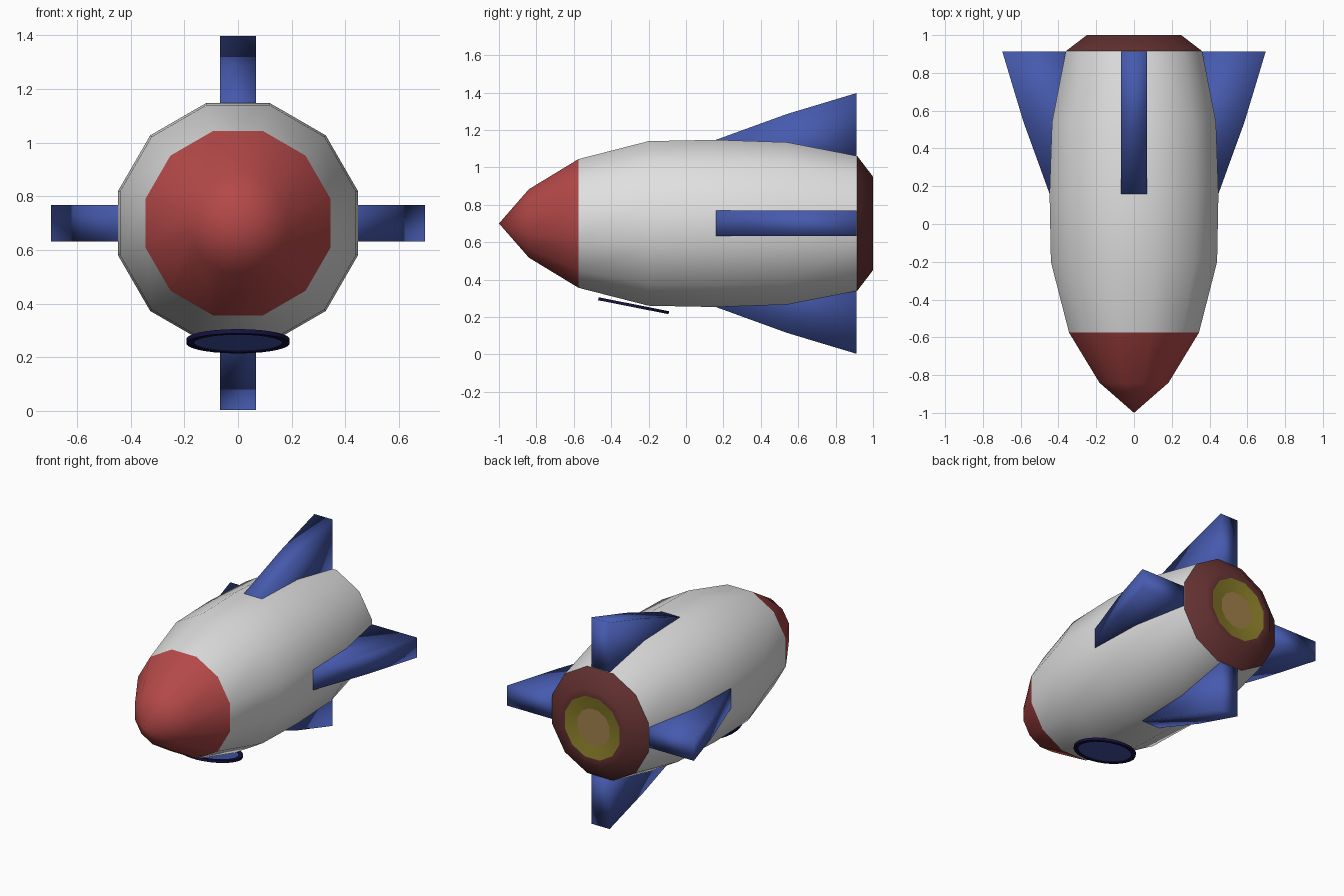
import bpy, bmesh, math
from mathutils import Matrix

if "Cube" in bpy.data.objects:
    bpy.data.objects.remove(bpy.data.objects["Cube"])

AXIS_Z = 0.70      # height of the hull axis
SIDES = 12


def material(name, r, g, b):
    lin = [((c / 255 + 0.055) / 1.055) ** 2.4 for c in (r, g, b)]
    m = bpy.data.materials.new(name)
    m.diffuse_color = (*lin, 1)
    m.use_nodes = True
    m.node_tree.nodes["Principled BSDF"].inputs["Base Color"].default_value = m.diffuse_color
    return m


white = material("white", 224, 224, 224)
red = material("red", 180, 72, 72)
dark_red = material("dark red", 102, 50, 50)
blue = material("blue", 70, 90, 174)
navy = material("dark navy", 22, 18, 66)
yellow = material("olive yellow", 136, 124, 40)
tan = material("tan", 160, 128, 75)


def finish(bm, name, mat, matrix, angle=35):
    bmesh.ops.remove_doubles(bm, verts=bm.verts, dist=1e-5)
    bm.transform(matrix)
    me = bpy.data.meshes.new(name)
    bm.to_mesh(me)
    bm.free()
    me.materials.append(mat)
    ob = bpy.data.objects.new(name, me)
    bpy.context.collection.objects.link(ob)
    bpy.ops.object.select_all(action='DESELECT')
    ob.select_set(True)
    bpy.context.view_layer.objects.active = ob
    bpy.ops.object.shade_smooth_by_angle(angle=math.radians(angle))
    return ob


def lathe(name, profile, mat, matrix, sides=SIDES, angle=35):
    """Turn (y, flat-to-axis distance) points around the y axis."""
    bm = bmesh.new()
    step = 2 * math.pi / sides
    k = 1 / math.cos(step / 2)
    rings = [[bm.verts.new((r * k * math.cos((j + 0.5) * step), y,
                            r * k * math.sin((j + 0.5) * step)))
              for j in range(sides)] for y, r in profile]
    for a, b in zip(rings, rings[1:]):
        for j in range(sides):
            n = (j + 1) % sides
            bm.faces.new((a[j], b[j], b[n], a[n]))
    return finish(bm, name, mat, matrix, angle)


on_axis = Matrix.Translation((0, 0, AXIS_Z))

# Hull, nose and tail
lathe("nose_cone", [(-1, 0), (-0.84, 0.183), (-0.575, 0.344)], red, on_axis, angle=60)
lathe("hull", [(-0.575, 0.344), (-0.2, 0.44), (0.16, 0.447),
               (0.54, 0.434), (0.915, 0.361)], white, on_axis)
lathe("tail_ring", [(0.915, 0.361), (1.0, 0.25), (1.0, 0.205)], dark_red, on_axis, angle=60)
lathe("nozzle_ring", [(1.0, 0.205), (0.985, 0.12)], yellow, on_axis)
lathe("nozzle_core", [(0.985, 0.12), (0.985, 0)], tan, on_axis)

# Four fins, as slabs turned around the hull axis
OUTLINE = [(0.16, 0.40), (0.16, 0.447), (0.54, 0.585), (0.912, 0.697), (0.912, 0.32)]
for i, side in enumerate(("top", "right", "bottom", "left")):
    bm = bmesh.new()
    face = bm.faces.new([bm.verts.new((-0.068, y, r)) for y, r in OUTLINE])
    ext = bmesh.ops.extrude_face_region(bm, geom=[face])
    bmesh.ops.translate(bm, vec=(0.136, 0, 0),
                        verts=[v for v in ext["geom"] if isinstance(v, bmesh.types.BMVert)])
    bmesh.ops.recalc_face_normals(bm, faces=bm.faces)
    finish(bm, side + "_fin", blue, on_axis @ Matrix.Rotation(i * math.pi / 2, 4, 'Y'), 100)

# Round window under the nose, tilted along the hull
tilt = Matrix.Translation((0, -0.28, 0.26)) @ Matrix.Rotation(math.radians(-101.2), 4, 'X')
H, R, r = 0.008, 0.192, 0.165
lathe("window_frame", [(-H, R), (H, R), (H, r), (-H, r), (-H, R)], navy, tilt, 32)
lathe("window_pane", [(-0.004, 0), (-0.004, 0.168), (0.004, 0.168), (0.004, 0)], blue, tilt, 32)
